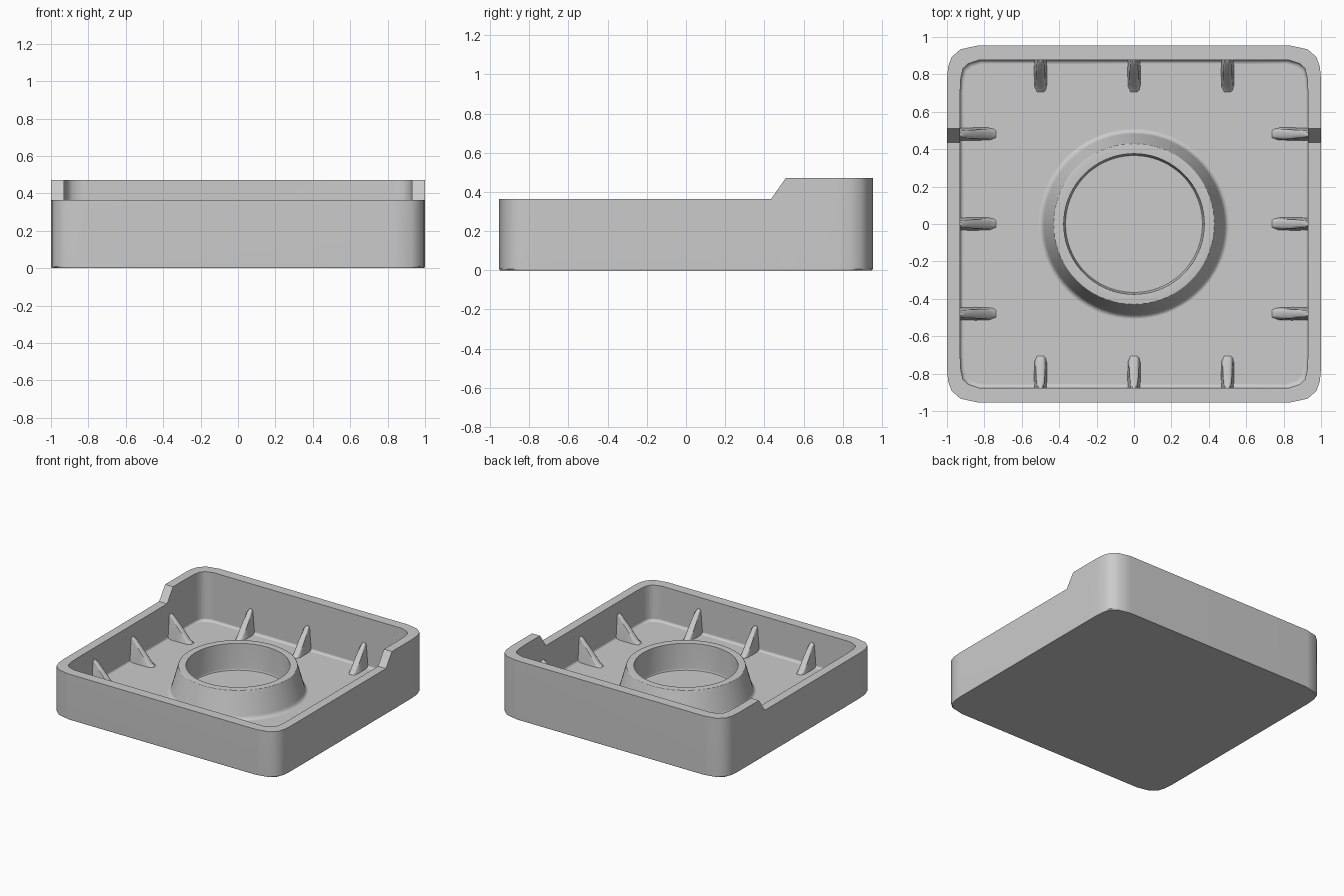
import bpy
from math import sin, cos, pi, radians

if "Cube" in bpy.data.objects:
    bpy.data.objects.remove(bpy.data.objects["Cube"])

FLOOR = 0.08


def make(name, verts, faces):
    me = bpy.data.meshes.new(name)
    me.from_pydata(verts, [], faces)
    ob = bpy.data.objects.new(name, me)
    bpy.context.collection.objects.link(ob)
    bpy.ops.object.select_all(action='DESELECT')
    ob.select_set(True)
    bpy.context.view_layer.objects.active = ob
    bpy.ops.object.mode_set(mode='EDIT')
    bpy.ops.mesh.select_all(action='SELECT')
    bpy.ops.mesh.normals_make_consistent(inside=False)
    bpy.ops.object.mode_set(mode='OBJECT')
    return ob


def bridge(n, a, b):
    return [(a * n + i, a * n + (i + 1) % n, b * n + (i + 1) % n, b * n + i) for i in range(n)]


# --- tray: stacked loops, rim height steps up towards the back ---
def loop(corner, step=(0.435, 0.51)):
    xs = corner[0][0]
    q = list(corner)
    back = q + [(-x, y) for x, y in reversed(q)]
    left = [(-xs, y) for y in reversed(step)]
    front = [(-x, -y) for x, y in q] + [(x, -y) for x, y in reversed(q)]
    right = [(xs, y) for y in step]
    return back + left + front + right


def rim(y):
    return 0.365 + 0.107 * min(1, max(0, (y - 0.435) / 0.075))


def inset(pts, d, hx, hy):
    return [(x * (hx - d) / hx, y * (hy - d) / hy) for x, y in pts]


outer = loop([(1, 0.77), (0.994, 0.84), (0.975, 0.893), (0.928, 0.934), (0.83, 0.955)])
inner = loop([(0.93, 0.70), (0.926, 0.78), (0.914, 0.832), (0.885, 0.858), (0.83, 0.876)])
verts = [(x, y, 0) for x, y in inset(outer, 0.006, 1, 0.955)]
verts += [(x, y, 0.008) for x, y in outer]
verts += [(x, y, rim(y)) for x, y in outer]
verts += [(x, y, rim(y)) for x, y in inner]
levels = 3
for i in range(levels + 1):
    t = i / levels * pi / 2
    r = 0.02
    verts += [(x, y, FLOOR + r * (1 - sin(t))) for x, y in inset(inner, r * (1 - cos(t)), 0.93, 0.876)]
n = len(outer)
rows = len(verts) // n
faces = [tuple(range(n - 1, -1, -1)), tuple(range((rows - 1) * n, rows * n))]
for k in range(rows - 1):
    faces += bridge(n, k, k + 1)
tray = make("tray", verts, faces)
parts = []

# --- central ring: tapered collar with filleted foot ---
profile = [(0.366, FLOOR - 0.02), (0.366, FLOOR), (0.372, FLOOR + 0.012),
           (0.376, 0.29), (0.379, 0.292), (0.427, 0.292), (0.432, 0.288),
           (0.482, FLOOR + 0.03), (0.491, FLOOR + 0.01), (0.51, FLOOR), (0.51, FLOOR - 0.02)]
SEG = 72
verts = [(r * cos(2 * pi * i / SEG), r * sin(2 * pi * i / SEG), z) for r, z in profile for i in range(SEG)]
faces = []
for k in range(len(profile)):
    faces += bridge(SEG, k, (k + 1) % len(profile))
parts.append(make("centre_ring", verts, faces))


# --- gusset ribs: sloped fins, (distance from wall, crest height, half width top / foot) ---
def rib(name, wall, along, side, axis, reach):
    sections = [(-0.03, 0.272, 0.018, 0.034), (0.0, 0.272, 0.018, 0.034), (0.02, 0.262, 0.02, 0.034),
                (reach * 0.5, 0.19, 0.024, 0.036), (reach * 0.9, 0.108, 0.026, 0.036),
                (reach * 1.1, FLOOR + 0.001, 0.018, 0.03)]
    verts = []
    for d, top, wt, wf in sections:
        drop = 0.012 if top > FLOOR + 0.01 else 0.0005
        for w, z in [(-wf, FLOOR - 0.01), (-wt, top - drop), (-wt * 0.5, top),
                     (wt * 0.5, top), (wt, top - drop), (wf, FLOOR - 0.01)]:
            p, q = side * (wall - d), along + w
            verts.append((p, q, z) if axis == 'x' else (q, p, z))
    m = 6
    faces = [tuple(range(m)), tuple(range(len(verts) - m, len(verts)))]
    for k in range(len(sections) - 1):
        faces += bridge(m, k, k + 1)
    parts.append(make(name, verts, faces))


for side, label in ((1, "right"), (-1, "left")):
    for i, y in enumerate((-0.48, 0, 0.48)):
        rib(f"{label}_rib_{i + 1}", 0.93, y, side, 'x', 0.175)
for side, label in ((1, "back"), (-1, "front")):
    for i, x in enumerate((-0.5, 0, 0.5)):
        rib(f"{label}_rib_{i + 1}", 0.876, x, side, 'y', 0.155)

# --- fuse everything into one moulded tray, without hidden inner surfaces ---
bpy.ops.object.select_all(action='DESELECT')
tray.select_set(True)
bpy.context.view_layer.objects.active = tray
for part in parts:
    mod = tray.modifiers.new("fuse", 'BOOLEAN')
    mod.operation, mod.solver, mod.object = 'UNION', 'EXACT', part
    bpy.ops.object.modifier_apply(modifier=mod.name)
    bpy.data.objects.remove(part)
bpy.ops.object.shade_smooth_by_angle(angle=radians(42))
weighted = tray.modifiers.new("even_shading", 'WEIGHTED_NORMAL')
weighted.keep_sharp = True
